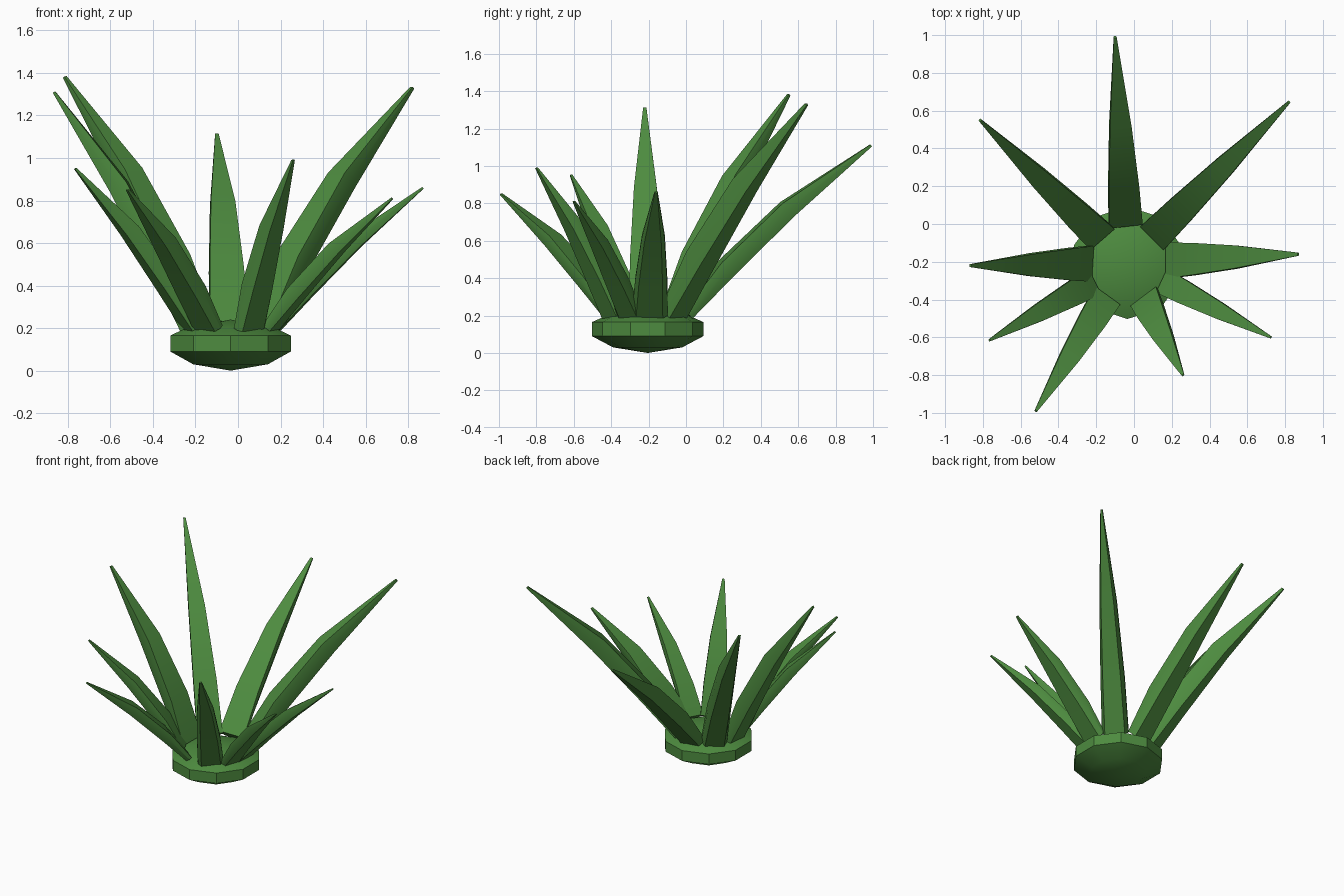
import bpy
import bmesh
from math import sin, cos, pi, radians
from mathutils import Matrix, Vector

if "Cube" in bpy.data.objects:
    bpy.data.objects.remove(bpy.data.objects["Cube"], do_unlink=True)

green = bpy.data.materials.new("leaf green")
green.use_nodes = True
green.diffuse_color = (0.075, 0.26, 0.05, 1)
green.node_tree.nodes["Principled BSDF"].inputs["Base Color"].default_value = (0.075, 0.26, 0.05, 1)

CENTRE = Vector((-0.035, -0.205, 0))
UP = Vector((0, 0, 1))


def loft(name, rings, start=None, end=None):
    """Skin a list of closed rings; each end is a point or a flat cap."""
    bm = bmesh.new()
    rows = [[bm.verts.new(p) for p in ring] for ring in rings]
    n = len(rows[0])
    for a, b in zip(rows, rows[1:]):
        for i in range(n):
            j = (i + 1) % n
            bm.faces.new((a[i], a[j], b[j], b[i]))
    for row, point in ((rows[0], start), (rows[-1], end)):
        if point is None:
            bm.faces.new(row)
        else:
            apex = bm.verts.new(point)
            for i in range(n):
                bm.faces.new((row[i], row[(i + 1) % n], apex))
    bmesh.ops.recalc_face_normals(bm, faces=bm.faces)
    mesh = bpy.data.meshes.new(name)
    bm.to_mesh(mesh)
    bm.free()
    mesh.materials.append(green)
    obj = bpy.data.objects.new(name, mesh)
    bpy.context.collection.objects.link(obj)
    bpy.ops.object.select_all(action='DESELECT')
    obj.select_set(True)
    bpy.context.view_layer.objects.active = obj
    bpy.ops.object.shade_smooth_by_angle(angle=pi / 6)


def decagon(radius, z):
    return [CENTRE + Vector((radius * sin(i * pi / 5), -radius * cos(i * pi / 5), z))
            for i in range(10)]


def leaf(name, tip, width, roll):
    """Tapered, arched blade, rimmed and narrower below, rolled about its length."""
    tip = Vector(tip)
    out = Vector((tip.x, tip.y, 0)) - CENTRE
    out.normalize()
    base = CENTRE + out * 0.23 + UP * 0.19
    axis = tip - base
    length = axis.length
    side = out.cross(UP)
    normal = side.cross(axis).normalized()
    turn = Matrix.Rotation(radians(roll), 3, axis)
    rolled_side, rolled_normal = turn @ side, turn @ normal
    rings = []
    # position along blade, width factor, arch height and thickness relative to length
    for t, w, arch, thick in ((0, 1, 0.02, 0.045), (0.24, 0.9, 0.043, 0.075),
                              (0.58, 0.64, 0.046, 0.072), (1, 0.09, 0, 0.01)):
        middle = base + axis * t + normal * (arch * length)
        rings.append([middle + rolled_side * (s * width * w / 2) + rolled_normal * (h * thick * length / 2)
                      for s, h in ((-0.75, -1), (0.75, -1), (1, 0.1), (1, 1), (-1, 1), (-1, 0.1))])
    loft(name, rings)


# Root crown
loft("root_crown",
     [decagon(0.185, 0.03), decagon(0.298, 0.09), decagon(0.298, 0.165), decagon(0.22, 0.2)],
     CENTRE, CENTRE + UP * 0.24)

# Leaves fanning out around the crown: tip, width, roll
LEAVES = {
    "back_leaf": ((-0.10, 0.99, 1.11), 0.18, 5),
    "back_left_leaf": ((0.82, 0.645, 1.33), 0.175, 0),
    "left_leaf": ((0.87, -0.16, 0.86), 0.19, -5),
    "front_left_leaf": ((0.725, -0.60, 0.81), 0.14, 4),
    "front_leaf": ((0.26, -0.80, 0.99), 0.17, 12),
    "front_right_leaf": ((-0.52, -0.99, 0.85), 0.165, -6),
    "right_front_leaf": ((-0.765, -0.615, 0.95), 0.15, -4),
    "right_leaf": ((-0.865, -0.22, 1.31), 0.19, -5),
    "back_right_leaf": ((-0.815, 0.55, 1.38), 0.17, -6),
}
for leaf_name, (leaf_tip, leaf_width, leaf_roll) in LEAVES.items():
    leaf(leaf_name, leaf_tip, leaf_width, leaf_roll)
